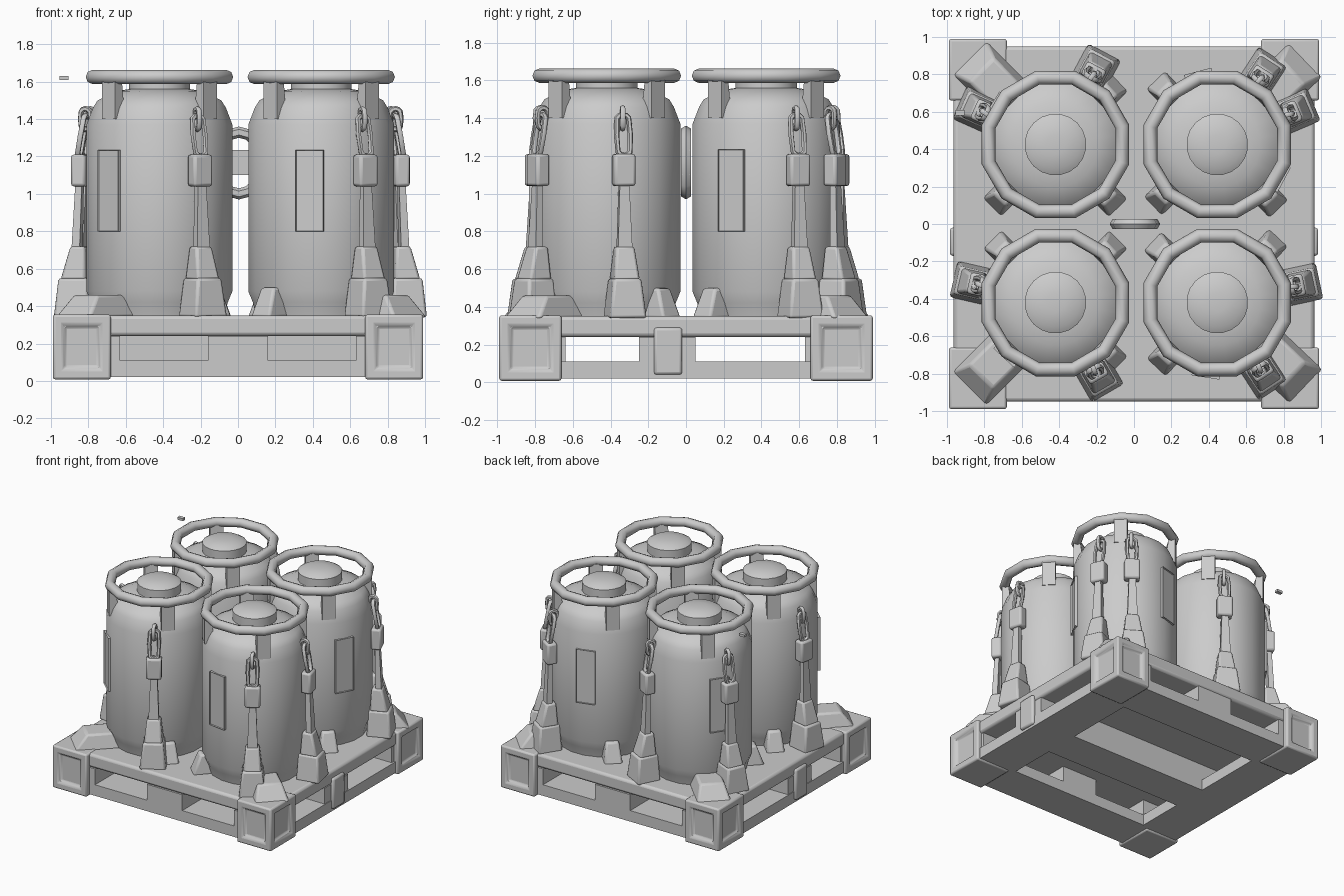
import bpy, bmesh, math
from mathutils import Matrix, Vector

if "Cube" in bpy.data.objects:
    bpy.data.objects.remove(bpy.data.objects["Cube"])

grey = bpy.data.materials.new("plain_grey")
grey.diffuse_color = (0.6, 0.6, 0.6, 1)
grey.use_nodes = True
grey.node_tree.nodes["Principled BSDF"].inputs["Base Color"].default_value = grey.diffuse_color


def finish(name, bm, bevel=0.0, angle=40):
    bmesh.ops.recalc_face_normals(bm, faces=bm.faces)
    me = bpy.data.meshes.new(name)
    bm.to_mesh(me)
    bm.free()
    me.materials.append(grey)
    ob = bpy.data.objects.new(name, me)
    bpy.context.collection.objects.link(ob)
    if bevel:
        mod = ob.modifiers.new("bevel", 'BEVEL')
        mod.width = bevel
        mod.segments = 2
    bpy.ops.object.select_all(action='DESELECT')
    ob.select_set(True)
    bpy.context.view_layer.objects.active = ob
    bpy.ops.object.shade_smooth_by_angle(angle=math.radians(angle))
    return ob


def block(bm, x, y, z, top=None, M=Matrix()):
    """Box from (min, max) ranges; top = optional (x range, y range) of the upper face."""
    tx, ty = top or (x, y)
    v = [bm.verts.new(M @ Vector(p)) for p in (
        (x[0], y[0], z[0]), (x[1], y[0], z[0]), (x[1], y[1], z[0]), (x[0], y[1], z[0]),
        (tx[0], ty[0], z[1]), (tx[1], ty[0], z[1]), (tx[1], ty[1], z[1]), (tx[0], ty[1], z[1]))]
    return [bm.faces.new([v[i] for i in f]) for f in (
        (3, 2, 1, 0), (4, 5, 6, 7), (0, 1, 5, 4), (1, 2, 6, 5), (2, 3, 7, 6), (3, 0, 4, 7))]


def lathe(bm, profile, n, M, closed=False):
    rings = []
    for r, z in profile:
        rings.append([bm.verts.new(M @ Vector((r * math.cos(a), r * math.sin(a), z)))
                      for a in (2 * math.pi * (i + 0.5) / n for i in range(n))])
    pairs = list(zip(rings, rings[1:]))
    if closed:
        pairs.append((rings[-1], rings[0]))
    for a, b in pairs:
        for i in range(n):
            j = (i + 1) % n
            bm.faces.new((a[i], a[j], b[j], b[i]))
    if not closed:
        bm.faces.new(rings[0][::-1])
        bm.faces.new(rings[-1])


def link(bm, half_w, half_h, r, M, n=12, sides=6):
    """Oval chain link standing in the local yz plane."""
    rings = []
    for i in range(n):
        a = 2 * math.pi * i / n
        c, s = math.cos(a), math.sin(a)
        e = Vector((0, c, s))
        p = Vector((0, (half_w - r) * c, (half_h - half_w) * (1 if s > 0.01 else -1 if s < -0.01 else 0)
                    + (half_w - r) * s))
        rings.append([bm.verts.new(M @ (p + e * r * math.cos(t) + Vector((r * math.sin(t), 0, 0))))
                      for t in (2 * math.pi * k / sides for k in range(sides))])
    for i in range(n):
        a, b = rings[i], rings[(i + 1) % n]
        for k in range(sides):
            m = (k + 1) % sides
            bm.faces.new((a[k], a[m], b[m], b[k]))


def polar(c, deg):
    return Matrix.Translation((c[0], c[1], 0)) @ Matrix.Rotation(math.radians(deg), 4, 'Z')


# Pallet: deck, bottom frame with two long slots, runners and posts
bm = bmesh.new()
block(bm, (-.965, .965), (-.95, .95), (.24, .35))
finish("pallet_deck", bm, .02)

bm = bmesh.new()
for y in ((-.95, -.64), (.63, .95)):
    block(bm, (-.965, .965), y, (.02, .11))
    for x in ((-.95, -.63), (-.16, .16), (.63, .95)):
        block(bm, x, y, (.11, .24))
block(bm, (-.96, .96), (-.25, .05), (.02, .24))
for x in ((-.965, -.63), (.63, .965)):
    block(bm, x, (-.64, .63), (.02, .11))
finish("pallet_runners", bm)

# Side posts in the middle of the left and right edges
bm = bmesh.new()
for s in (-1, 1):
    block(bm, tuple(sorted((s * .9, s * .985))), (-.17, -.02), (.04, .29))
finish("pallet_side_posts", bm, .015)

# Corner castings with shallow pockets on their outer faces
for sx in (-1, 1):
    for sy in (-1, 1):
        bm = bmesh.new()
        f = block(bm, tuple(sorted((sx * .68, sx * .99))), tuple(sorted((sy * .66, sy * .99))), (.008, .355))
        bmesh.ops.recalc_face_normals(bm, faces=bm.faces)
        outer = [f[2] if sy < 0 else f[4], f[3] if sx > 0 else f[5]]
        bmesh.ops.inset_individual(bm, faces=outer, thickness=.08, depth=0)
        bmesh.ops.inset_individual(bm, faces=outer, thickness=.01, depth=-.025)
        finish("corner_casting", bm, .02)

# Canisters: centre, grip plate angles, strap angles
canisters = [
    ((-.42, -.42), (-133,), (167, -60)),
    ((.445, -.42), (-99,), (12, -57)),
    ((.445, .425), (-28, 105), (23, 57)),
    ((-.42, .425), (147,), (156, 62)),
]
body = [(.35, .34), (.37, .42), (.395, .48), (.395, 1.37), (.36, 1.46), (.335, 1.5),
        (.23, 1.55), (.165, 1.56), (.165, 1.63), (.13, 1.65), (.05, 1.662)]

for c, plates, straps in canisters:
    bm = bmesh.new()
    lathe(bm, body, 20, polar(c, 0))
    finish("canister_body", bm, angle=35)

    # Guard ring on four posts
    bm = bmesh.new()
    tube = [(.37 + .038 * math.cos(k * math.pi / 4), 1.625 + .038 * math.sin(k * math.pi / 4)) for k in range(8)]
    lathe(bm, tube, 12, polar(c, 0), closed=True)
    finish("guard_ring", bm, angle=50)
    bm = bmesh.new()
    for a in (45, 135, 225, 315):
        block(bm, (.31, .385), (-.05, .05), (1.40, 1.61), ((.335, .385), (-.05, .05)), polar(c, a))
    finish("guard_posts", bm)

    # Raised grip plates with a sunken middle
    bm = bmesh.new()
    for a in plates:
        f = block(bm, (.37, .405), (-.075, .075), (.80, 1.235), M=polar(c, a))
        bmesh.ops.inset_individual(bm, faces=[f[3]], thickness=.015, depth=0)
        bmesh.ops.inset_individual(bm, faces=[f[3]], thickness=.004, depth=-.01)
    finish("grip_plates", bm)

    # Wedge chocks around the foot, larger at the pallet corner
    bm = bmesh.new()
    out = math.degrees(math.atan2(c[1], c[0]))
    for d in (0, 90, 180, 270):
        far, w = (.66, .13) if d == 0 else (.48, .07)
        block(bm, (.3, far), (-w, w), (.34, .5 if d else .46),
              ((.3, .42 if d else .56), (-w * .7, w * .7)), polar(c, out + d))
    finish("foot_chocks", bm, .015)

    # Tie-downs: lug, strap, tensioner block, chain links
    for a in straps:
        M = polar(c, a)
        bm = bmesh.new()
        block(bm, (.37, .56), (-.10, .10), (.34, .55), ((.38, .54), (-.075, .075)), M)
        block(bm, (.39, .53), (-.07, .07), (.54, .72), ((.40, .48), (-.05, .05)), M)
        finish("strap_lug", bm, .015)
        bm = bmesh.new()
        block(bm, (.43, .475), (-.04, .04), (.68, 1.07), ((.42, .455), (-.025, .025)), M)
        finish("strap", bm)
        bm = bmesh.new()
        block(bm, (.395, .475), (-.058, .058), (1.04, 1.21), M=M)
        finish("tensioner_block", bm, .015)
        bm = bmesh.new()
        tilt = Matrix.Rotation(math.radians(-10), 4, 'Y')
        link(bm, .052, .125, .015, M @ Matrix.Translation((.425, 0, 1.31)) @ tilt)
        link(bm, .045, .07, .015, M @ Matrix.Translation((.405, 0, 1.40)) @ Matrix.Rotation(math.radians(80), 4, 'Z'))
        finish("chain_links", bm, angle=60)

# Hanging loop with a crossbar between the canisters
bm = bmesh.new()
link(bm, .135, .195, .03, Matrix.Translation((.005, 0, 1.165)) @ Matrix.Rotation(math.pi / 2, 4, 'Z'))
block(bm, (-.11, .12), (-.02, .02), (1.10, 1.235))
finish("centre_loop", bm, angle=50)

# Small loose chip floating beside the rear left canister
bm = bmesh.new()
block(bm, (-.955, -.905), (.58, .61), (1.61, 1.63))
finish("loose_chip", bm)
